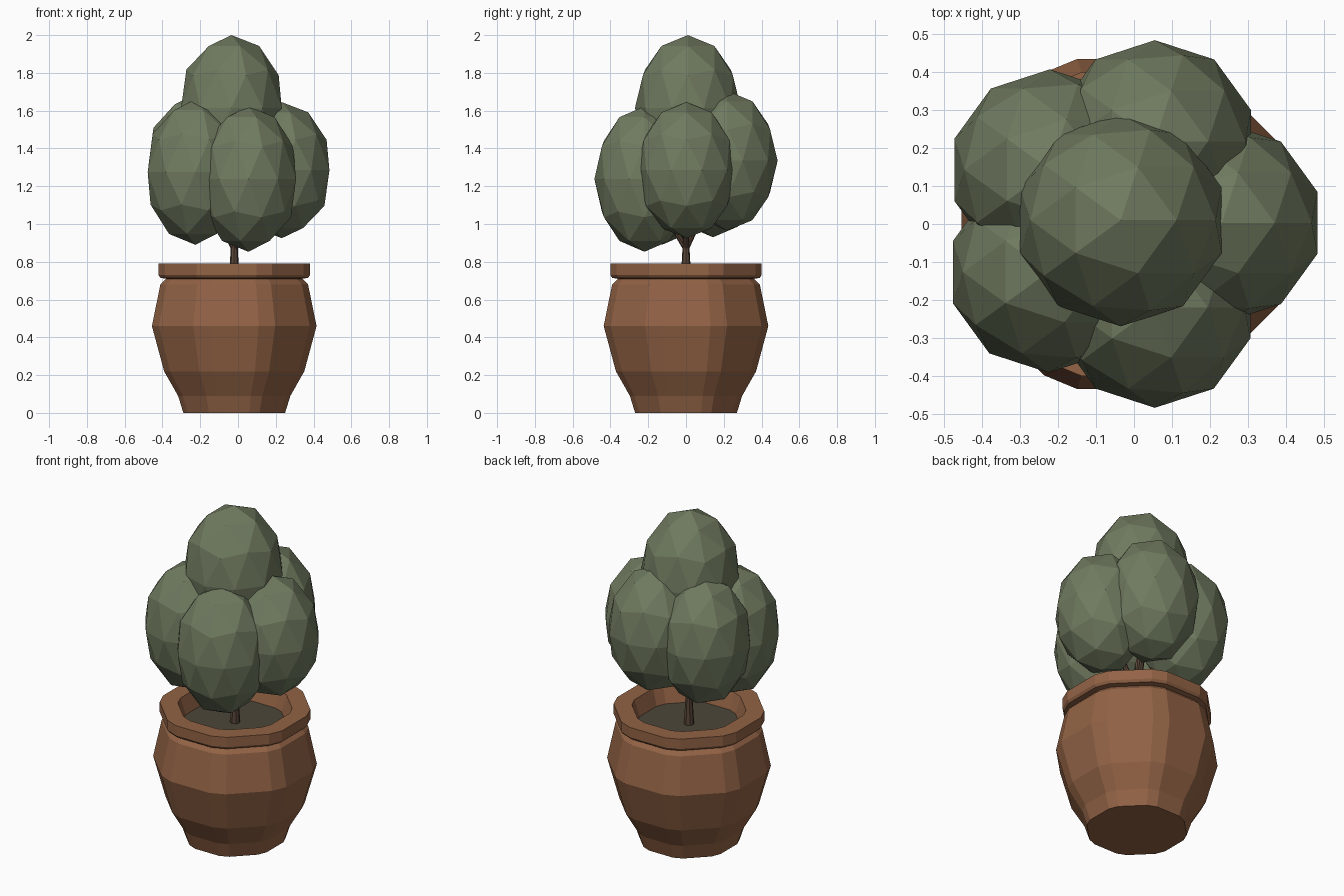
import bpy, bmesh, math
from mathutils import Vector

if "Cube" in bpy.data.objects:
    bpy.data.objects.remove(bpy.data.objects["Cube"])

CX = -0.02  # pot axis


def material(name, rgb):
    m = bpy.data.materials.new(name)
    m.diffuse_color = (*rgb, 1)
    m.use_nodes = True
    m.node_tree.nodes["Principled BSDF"].inputs["Base Color"].default_value = m.diffuse_color
    return m


LEAF = material("leaf_green", (0.16, 0.195, 0.115))
CLAY = material("terracotta", (0.29, 0.125, 0.06))
SOIL = material("soil", (0.075, 0.062, 0.042))
BARK = material("bark", (0.10, 0.06, 0.04))


def finish(name, bm, mat):
    me = bpy.data.meshes.new(name)
    bmesh.ops.recalc_face_normals(bm, faces=bm.faces)
    bm.to_mesh(me)
    bm.free()
    me.materials.append(mat)
    ob = bpy.data.objects.new(name, me)
    bpy.context.collection.objects.link(ob)
    return ob


# Octagon with chamfered corners; r is the distance to a wide side
ANGLES = [math.radians(22.5 + 45 * k + d) for k in range(8) for d in (-6, 6)]


def ring(bm, r, z):
    R = r * 1.04
    return [bm.verts.new((CX + R * math.cos(a), R * math.sin(a), z)) for a in ANGLES]


def loft(name, profile, mat):
    bm = bmesh.new()
    rings = [ring(bm, r, z) for r, z in profile]
    for a, b in zip(rings, rings[1:]):
        for i in range(len(a)):
            j = (i + 1) % len(a)
            bm.faces.new((a[i], a[j], b[j], b[i]))
    bm.faces.new(rings[0])
    bm.faces.new(rings[-1])
    return finish(name, bm, mat)


# Pot with a rolled rim and hollow top
loft("pot", [(0.27, 0), (0.298, 0.09), (0.372, 0.22), (0.437, 0.46), (0.392, 0.68),
             (0.362, 0.71), (0.392, 0.715), (0.402, 0.73), (0.402, 0.79),
             (0.305, 0.79), (0.275, 0.69), (0.27, 0.66)], CLAY)
# Soil
loft("soil", [(0.276, 0.665), (0.276, 0.692)], SOIL)


def limb(name, p, q, r1, r2):
    p, q = Vector(p), Vector(q)
    bm = bmesh.new()
    bmesh.ops.create_cone(bm, cap_ends=True, segments=8, radius1=r1, radius2=r2,
                          depth=(q - p).length)
    bm.transform(Vector((0, 0, 1)).rotation_difference(q - p).to_matrix().to_4x4())
    bmesh.ops.translate(bm, verts=bm.verts, vec=(p + q) / 2)
    finish(name, bm, BARK)


# Leaf clumps: centre, horizontal radius, half height
clumps = {
    "leaf_clump_top": (-0.035, 0.01, 1.615, 0.28, 0.385),
    "leaf_clump_front": (0.055, -0.22, 1.238, 0.265, 0.385),
    "leaf_clump_right": (0.232, 0.003, 1.285, 0.265, 0.36),
    "leaf_clump_back": (0.055, 0.218, 1.335, 0.267, 0.37),
    "leaf_clump_back_left": (-0.222, 0.143, 1.31, 0.265, 0.38),
    "leaf_clump_front_left": (-0.226, -0.127, 1.275, 0.265, 0.385),
}
for i, (name, (x, y, z, r, h)) in enumerate(clumps.items()):
    bm = bmesh.new()
    bmesh.ops.create_icosphere(bm, subdivisions=2, radius=1)
    bmesh.ops.scale(bm, verts=bm.verts, vec=(r, r, h))
    bmesh.ops.translate(bm, verts=bm.verts, vec=(x, y, z))
    finish(name, bm, LEAF)
    # Branch from the trunk into the clump
    limb(f"branch_{i + 1}", (CX, 0, 0.87), (x, y, z), 0.016, 0.010)

# Trunk
limb("trunk", (CX, 0, 0.67), (CX, 0, 0.90), 0.03, 0.017)
